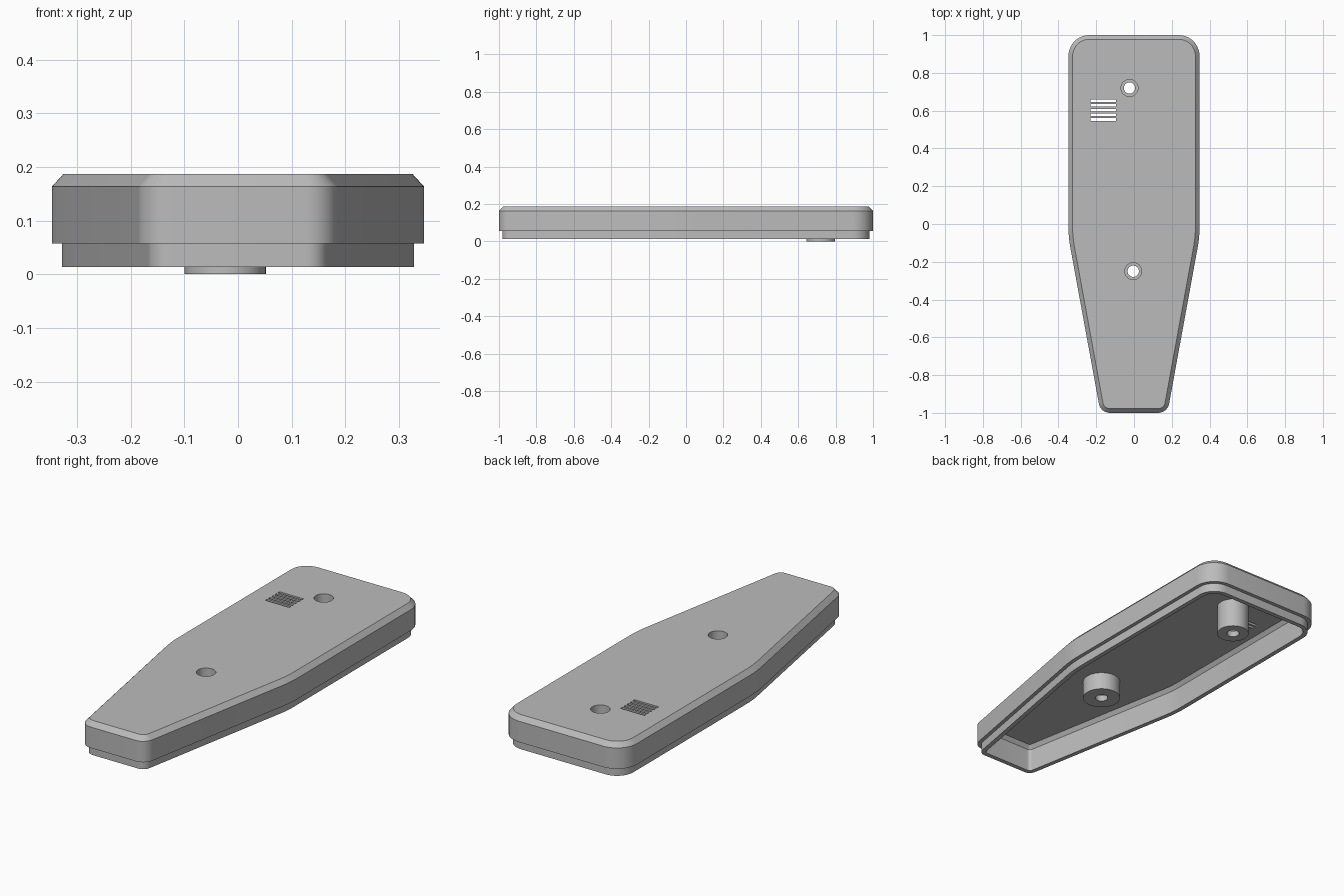
import bpy, bmesh, math
from mathutils import Vector

if "Cube" in bpy.data.objects:
    bpy.data.objects.remove(bpy.data.objects["Cube"])

grey = bpy.data.materials.new("plain grey")
grey.use_nodes = True
colour = (0.5, 0.5, 0.5, 1)
grey.diffuse_color = colour
grey.node_tree.nodes["Principled BSDF"].inputs["Base Color"].default_value = colour

# Half outline corners from back to front: x, y, fillet radius
CORNERS = [(0.347, 1.0, 0.11), (0.347, -0.07, 0.6), (0.177, -1.0, 0.06)]
STEPS = 10


def outline(inset):
    """Rounded tapered outline, shrunk evenly by inset."""
    half = [(Vector((x, y)), r) for x, y, r in CORNERS]
    poly = half + [(Vector((-p.x, p.y)), r) for p, r in reversed(half)]
    points = []
    for i, (p, r) in enumerate(poly):
        a = (poly[i - 1][0] - p).normalized()
        b = (poly[(i + 1) % len(poly)][0] - p).normalized()
        half_angle = a.angle(b) / 2
        centre = p + (a + b).normalized() * r / math.sin(half_angle)
        tangent = r / math.tan(half_angle)
        start, end = p + a * tangent - centre, p + b * tangent - centre
        sweep = math.pi - 2 * half_angle
        for k in range(STEPS + 1):
            t = k / STEPS
            arc = (start * math.sin((1 - t) * sweep) + end * math.sin(t * sweep)) / math.sin(sweep)
            points.append(centre + arc * (r - inset) / r)
    return points


def make_object(name, bm):
    bmesh.ops.recalc_face_normals(bm, faces=bm.faces)
    mesh = bpy.data.meshes.new(name)
    bm.to_mesh(mesh)
    bm.free()
    mesh.materials.append(grey)
    obj = bpy.data.objects.new(name, mesh)
    bpy.context.collection.objects.link(obj)
    return obj


def bridge(bm, lower, upper):
    n = len(lower)
    for i in range(n):
        j = (i + 1) % n
        bm.faces.new((lower[i], lower[j], upper[j], upper[i]))


def smooth(obj):
    bpy.ops.object.select_all(action="DESELECT")
    obj.select_set(True)
    bpy.context.view_layer.objects.active = obj
    bpy.ops.object.shade_smooth_by_angle(angle=math.radians(30))


# Cover shell: bevelled top, side wall, stepped lip, hollow inside
SECTION = [(0.022, 0.187), (0, 0.163), (0, 0.057), (0.019, 0.057),
           (0.019, 0.013), (0.042, 0.013), (0.042, 0.13), (0.057, 0.15)]
bm = bmesh.new()
rings = [[bm.verts.new((p.x, p.y, z)) for p in outline(d)] for d, z in SECTION]
for one, two in zip(rings, rings[1:]):
    bridge(bm, one, two)
bm.faces.new(rings[0])
bm.faces.new(rings[-1])
cover = make_object("cover_shell", bm)

# Screw bosses: x, y, outer radius, bottom height
BOSSES = {"rear_screw_boss": (-0.024, 0.72, 0.076, 0.0),
          "front_screw_boss": (-0.004, -0.25, 0.09, 0.06)}
HEAD, SHANK, SIDES, CEILING = 0.045, 0.03, 40, 0.15


def circle(bm, x, y, r, z):
    turns = [2 * math.pi * i / SIDES for i in range(SIDES)]
    return [bm.verts.new((x + r * math.cos(a), y + r * math.sin(a), z)) for a in turns]


cut = bmesh.new()
for name, (x, y, radius, bottom) in BOSSES.items():
    bm = bmesh.new()
    ledge = bottom + 0.03
    profile = [(radius, CEILING), (radius, bottom), (SHANK, bottom),
               (SHANK, ledge), (HEAD, ledge), (HEAD, CEILING)]
    loops = [circle(bm, x, y, r, z) for r, z in profile]
    for one, two in zip(loops, loops[1:] + loops[:1]):
        bridge(bm, one, two)
    smooth(make_object(name, bm))
    # Matching screw hole through the cover
    low, high = circle(cut, x, y, HEAD, 0.1), circle(cut, x, y, HEAD, 0.25)
    bridge(cut, low, high)
    cut.faces.new(low)
    cut.faces.new(high)

# Vent slots
for i in range(5):
    slot = bmesh.ops.create_cube(cut, size=1)["verts"]
    bmesh.ops.scale(cut, verts=slot, vec=(0.135, 0.014, 0.15))
    bmesh.ops.translate(cut, verts=slot, vec=(-0.162, 0.553 + 0.025 * i, 0.17))

cutter = make_object("hole_cutter", cut)
cutter.hide_render = True
mod = cover.modifiers.new("holes", "BOOLEAN")
mod.operation = "DIFFERENCE"
mod.solver = "EXACT"
mod.object = cutter
bpy.context.view_layer.objects.active = cover
bpy.ops.object.modifier_apply(modifier=mod.name)
bpy.data.objects.remove(cutter)
smooth(cover)
